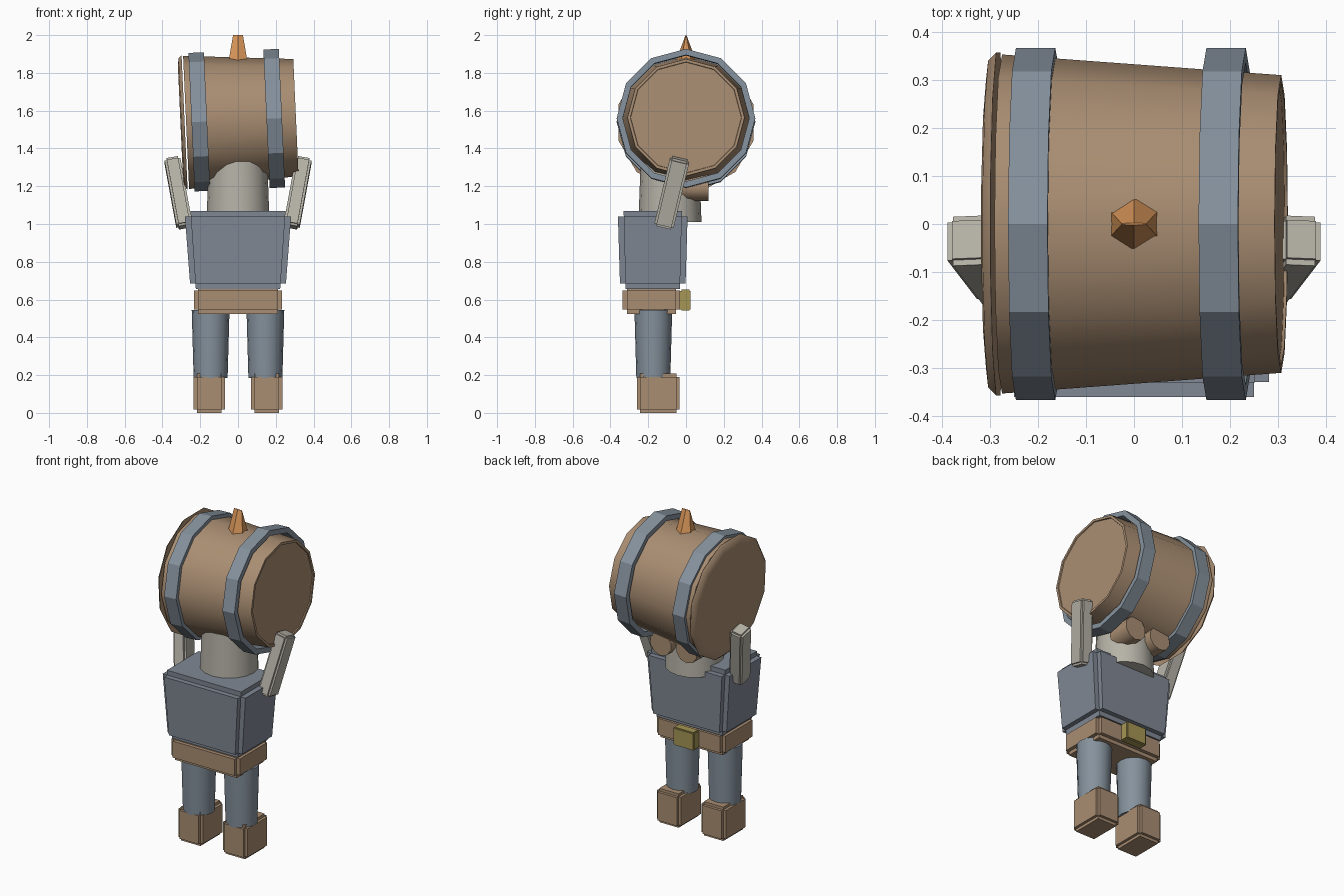
import bpy, bmesh, math
from mathutils import Vector, Matrix

cube = bpy.data.objects.get("Cube")
if cube:
    bpy.data.objects.remove(cube)


def material(name, rgb):
    m = bpy.data.materials.new(name)
    m.use_nodes = True
    colour = (*rgb, 1)
    m.diffuse_color = colour
    m.node_tree.nodes["Principled BSDF"].inputs["Base Color"].default_value = colour
    return m


wood = material("brown wood", (.40, .27, .17))
steel = material("blue grey steel", (.235, .285, .335))
tunic = material("slate cloth", (.22, .25, .30))
stone = material("pale stone", (.47, .45, .39))
brass = material("brass", (.38, .305, .09))
copper = material("copper orange", (.68, .30, .10))


def add(name, bm, mat, matrix=None, smooth=None):
    bmesh.ops.recalc_face_normals(bm, faces=bm.faces)
    mesh = bpy.data.meshes.new(name)
    bm.to_mesh(mesh)
    bm.free()
    mesh.materials.append(mat)
    ob = bpy.data.objects.new(name, mesh)
    bpy.context.collection.objects.link(ob)
    if matrix:
        ob.matrix_world = matrix
    if smooth:
        bpy.ops.object.select_all(action='DESELECT')
        ob.select_set(True)
        bpy.context.view_layer.objects.active = ob
        bpy.ops.object.shade_smooth_by_angle(angle=math.radians(smooth))
    return ob


def slab_box(name, mat, size, inset, centre=(0, 0, 0), taper=(0, 0), matrix=None):
    """Stepped-edge box: three crossed slabs, widened towards the top by taper."""
    bm = bmesh.new()
    for axis in range(3):
        dims = [s if i == axis else s - 2 * inset for i, s in enumerate(size)]
        bmesh.ops.create_cube(bm, size=1, matrix=Matrix.Diagonal((*dims, 1)))
    for v in bm.verts:
        for i in (0, 1):
            v.co[i] *= 1 + taper[i] * v.co.z / size[2]
    return add(name, bm, mat, matrix or Matrix.Translation(centre))


def lathe(name, mat, profile, matrix, sides=12, turn=0, closed=False, smooth=40):
    """Revolve (x, radius) points round the x axis."""
    bm = bmesh.new()
    rings = []
    for x, r in profile:
        angles = [turn + math.tau * i / sides for i in range(sides)]
        rings.append([bm.verts.new((x, r * math.sin(a), r * math.cos(a))) for a in angles])
    pairs = list(zip(rings, rings[1:]))
    if closed:
        pairs.append((rings[-1], rings[0]))
    else:
        bm.faces.new(rings[0])
        bm.faces.new(rings[-1])
    for a, b in pairs:
        for i in range(sides):
            j = (i + 1) % sides
            bm.faces.new((a[i], a[j], b[j], b[i]))
    return add(name, bm, mat, matrix, smooth)


def cone(name, mat, sides, r1, r2, depth, matrix):
    bm = bmesh.new()
    bmesh.ops.create_cone(bm, cap_ends=True, segments=sides, radius1=r1, radius2=r2, depth=depth)
    return add(name, bm, mat, matrix, 40)


# Barrel, slightly tilted along x
tilt = Matrix.Translation((0, 0, 1.55)) @ Matrix.Rotation(-.045, 4, 'Y')
lathe("barrel", wood, [(-.275, .353), (.307, .31), (.307, .295), (.301, .293)], tilt)
lathe("barrel_lid", wood, [(-.305, .31), (-.3, .352), (-.283, .37)], tilt,
      turn=math.radians(15))
for name, x in (("left_hoop", .192), ("right_hoop", -.205)):
    lathe(name, steel, [(x - .041, .335), (x - .041, .367), (x + .041, .367), (x + .041, .335)],
          tilt, closed=True, smooth=20)

# Spout with a wedge tip
bm = bmesh.new()
bmesh.ops.create_cone(bm, cap_ends=True, segments=6, radius1=.062, radius2=.03, depth=.16)
for v in bm.verts:
    if v.co.z > 0:
        v.co.y *= .08
add("spout", bm, copper, Matrix.Translation((0, 0, 1.92)), 40)

# Head and eyes under the barrel
cone("head", stone, 16, .167, .155, .32, Matrix.Translation((0, -.085, 1.17)))

# Torso, belt and buckle
slab_box("torso", tunic, (.535, .358, .415), .03, (0, -.176, .8625), (.12, .07))
slab_box("belt", wood, (.465, .305, .145), .022, (0, -.183, .597))
slab_box("buckle", brass, (.14, .056, .11), .006, (0, -.003, .597))

# Paired limbs and eyes
for side, s in (("left", 1), ("right", -1)):
    cone(side + "_leg", steel, 16, .09, .1, .36, Matrix.Translation((s * .145, -.173, .365)))
    slab_box(side + "_boot", wood, (.165, .225, .208), .017, (s * .152, -.147, .104))
    low, high = Vector((s * .283, -.118, .985)), Vector((s * .349, -.032, 1.345))
    aim = (high - low).to_track_quat('Z', 'Y').to_matrix().to_4x4()
    d = (high - low).normalized()
    across = (Vector((1, 0, 0)) - d * d.x).normalized()
    depth = d.cross(across)
    frame = Matrix((across, depth, d)).transposed().to_4x4()
    slab_box(side + "_arm", stone, (.085, .105, (high - low).length), .012,
             matrix=Matrix.Translation((low + high) / 2) @ frame)
    cone(side + "_eye", wood, 10, .072, .072, .14,
         Matrix.Translation((s * .088, .05, 1.195)) @ Matrix.Rotation(math.pi / 2, 4, 'X'))
